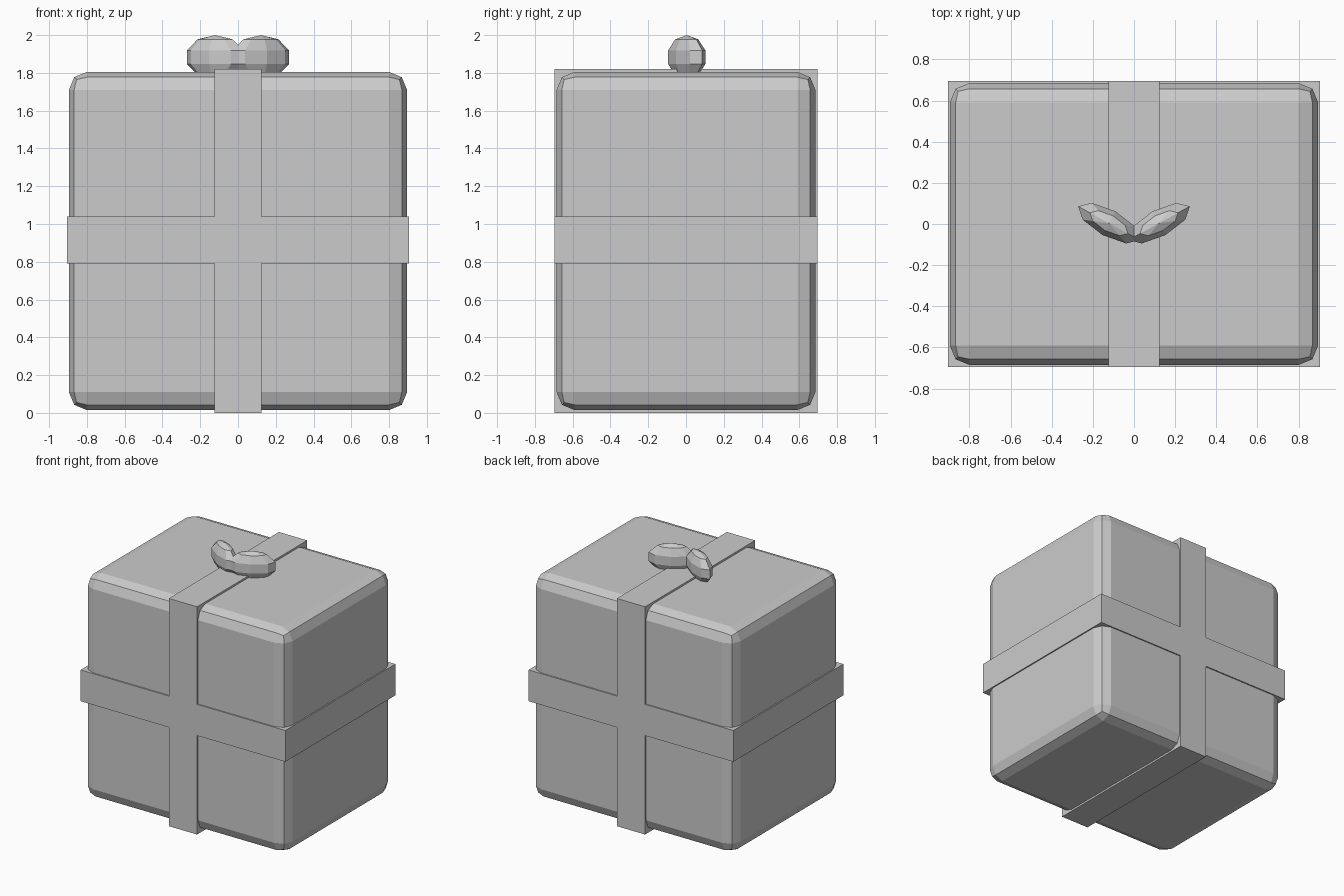
import bpy, bmesh, math
from mathutils import Matrix, Vector

if "Cube" in bpy.data.objects:
    bpy.data.objects.remove(bpy.data.objects["Cube"])


def add_object(name, bm):
    bmesh.ops.recalc_face_normals(bm, faces=bm.faces)
    mesh = bpy.data.meshes.new(name)
    bm.to_mesh(mesh)
    bm.free()
    obj = bpy.data.objects.new(name, mesh)
    bpy.context.collection.objects.link(obj)
    return obj


# Gift box: cuboid with two-segment rounded edges
bm = bmesh.new()
bmesh.ops.create_cube(bm, size=1, matrix=Matrix.Translation((0, 0, 0.91))
                      @ Matrix.Diagonal((1.79, 1.37, 1.79, 1)))
box = add_object("gift_box", bm)
bevel = box.modifiers.new("rounded_edges", 'BEVEL')
bevel.width = 0.095
bevel.segments = 2

# Ribbon: plus-shaped outline extruded from front to back
W, H = 0.125, 0.905
Z0, Z1, Z2, Z3 = 0.0, 0.79, 1.04, 1.82
outline = [(-W, Z0), (W, Z0), (W, Z1), (H, Z1), (H, Z2), (W, Z2),
           (W, Z3), (-W, Z3), (-W, Z2), (-H, Z2), (-H, Z1), (-W, Z1)]
bm = bmesh.new()
face = bm.faces.new([bm.verts.new((x, -0.695, z)) for x, z in outline])
ext = bmesh.ops.extrude_face_region(bm, geom=[face])
bmesh.ops.translate(bm, vec=(0, 1.39, 0),
                    verts=[v for v in ext["geom"] if isinstance(v, bmesh.types.BMVert)])
add_object("ribbon", bm)

# Bow: one flattened low-poly sphere, swept back, cut and mirrored at the middle
bm = bmesh.new()
bmesh.ops.create_uvsphere(bm, u_segments=8, v_segments=5, radius=1,
                          matrix=Matrix.Translation((0.1216, 0.004, 1.883))
                          @ Matrix.Rotation(math.radians(28.7), 4, 'Z')
                          @ Matrix.Diagonal((0.179, 0.069, 0.117, 1)))
bmesh.ops.bisect_plane(bm, geom=bm.verts[:] + bm.edges[:] + bm.faces[:],
                       plane_co=Vector((0, 0, 0)), plane_no=Vector((1, 0, 0)),
                       clear_inner=True)
bow = add_object("bow", bm)
bow.modifiers.new("mirror", 'MIRROR')
